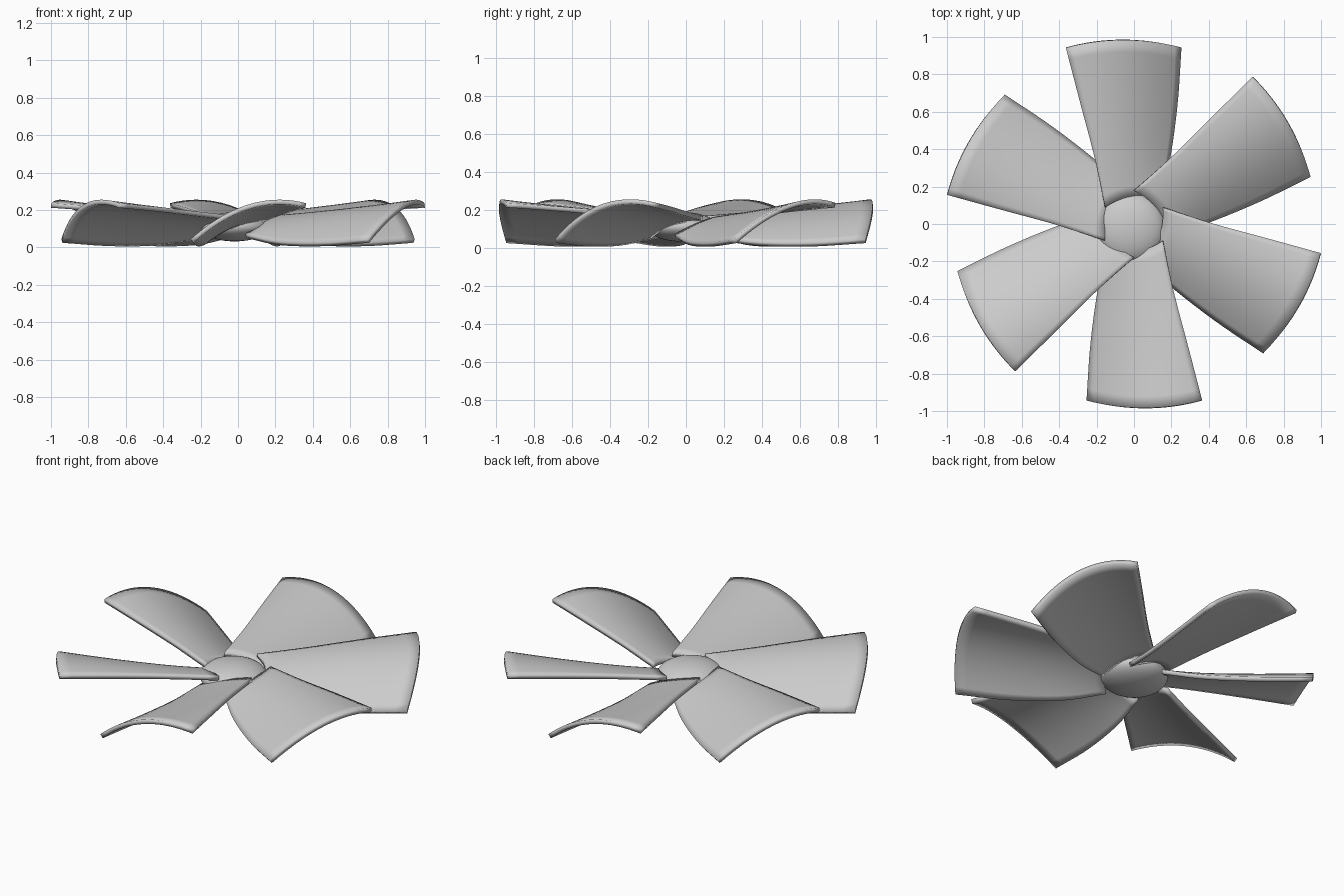
import bpy, bmesh, math
from mathutils import Vector, Matrix

if "Cube" in bpy.data.objects:
    bpy.data.objects.remove(bpy.data.objects["Cube"])


def smooth_interp(pts, t):
    """Catmull-Rom through evenly spaced points, t in 0..1."""
    n = len(pts) - 1
    i = min(int(t * n), n - 1)
    f = t * n - i
    p1, p2 = Vector(pts[i]), Vector(pts[i + 1])
    p0 = Vector(pts[i - 1]) if i > 0 else 2 * p1 - p2
    p3 = Vector(pts[i + 2]) if i + 2 <= n else 2 * p2 - p1
    return 0.5 * (2 * p1 + (p2 - p0) * f + (2 * p0 - 5 * p1 + 4 * p2 - p3) * f ** 2
                  + (3 * p1 - p0 - 3 * p2 + p3) * f ** 3)


def shade(obj, angle):
    bpy.ops.object.select_all(action='DESELECT')
    obj.select_set(True)
    bpy.context.view_layer.objects.active = obj
    bpy.ops.object.shade_smooth_by_angle(angle=math.radians(angle))


# Edges of the blade that points to +y, from root to tip
LEADING = [(-0.155, 0.09, 0.155), (-0.212, 0.36, 0.178), (-0.287, 0.65, 0.203), (-0.362, 0.944, 0.224)]
TRAILING = [(0.14, 0.13, 0.06), (0.188, 0.36, 0.022), (0.226, 0.65, 0.016), (0.246, 0.945, 0.034)]
ROWS, COLS, THICK = 14, 18, 0.025

# Cambered, twisted blade surface, thickened on both sides
bm = bmesh.new()
grid = []
for r in range(ROWS + 1):
    t = r / ROWS
    lead, trail = smooth_interp(LEADING, t), smooth_interp(TRAILING, t)
    row = []
    for c in range(COLS + 1):
        u = c / COLS
        p = trail.lerp(lead, u)
        bow = 4 * u * (1 - u)
        p.y += 0.04 * bow
        p.z += (0.02 + 0.068 * t) * bow
        row.append(bm.verts.new(p))
    grid.append(row)
for r in range(ROWS):
    for c in range(COLS):
        bm.faces.new((grid[r][c], grid[r + 1][c], grid[r + 1][c + 1], grid[r][c + 1]))
bm.normal_update()
if sum(f.normal.z for f in bm.faces) < 0:
    bmesh.ops.reverse_faces(bm, faces=bm.faces[:])
blade_mesh = bpy.data.meshes.new("blade")
bm.to_mesh(blade_mesh)
bm.free()

# Six blades around the axis
for k in range(6):
    blade = bpy.data.objects.new(f"blade_{k + 1}", blade_mesh)
    bpy.context.collection.objects.link(blade)
    blade.matrix_world = Matrix.Rotation(k * math.pi / 3, 4, 'Z')
    sol = blade.modifiers.new("thickness", 'SOLIDIFY')
    sol.thickness = THICK
    sol.offset = 0
    if k == 0:
        shade(blade, 35)

# Flattened round hub, slightly off the blade axis
bpy.ops.mesh.primitive_uv_sphere_add(segments=48, ring_count=24, radius=1, location=(-0.018, -0.02, 0.11))
hub = bpy.context.object
hub.name = "hub"
hub.scale = (0.184, 0.184, 0.078)
shade(hub, 40)
